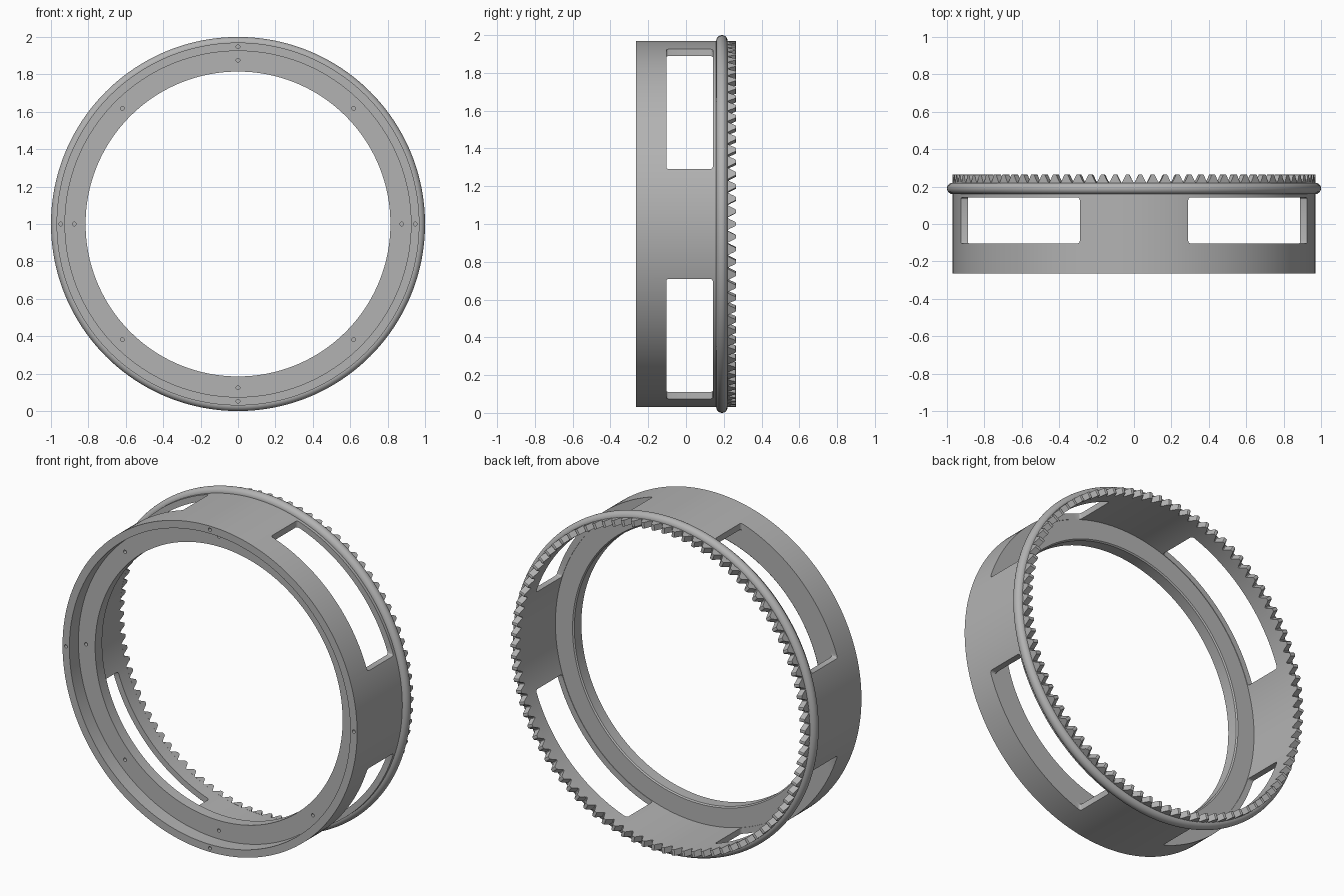
import bpy, bmesh
from math import sin, cos, pi, radians
from mathutils import Matrix, Vector

cube = bpy.data.objects.get("Cube")
if cube:
    bpy.data.objects.remove(cube)

STEPS = 192
TEETH = 90
OUTER, INNER = 0.97, 0.935      # wall radii
CROWN, TIP = 0.222, 0.265       # tooth root and tip, along y

grey = bpy.data.materials.new("plain grey")
grey.use_nodes = True
grey.diffuse_color = (0.45, 0.45, 0.45, 1)
grey.node_tree.nodes["Principled BSDF"].inputs["Base Color"].default_value = grey.diffuse_color


def polar(r, y, a):
    """Point around the ring's axis, which runs along y at z = 1."""
    return Vector((r * cos(a), y, 1 + r * sin(a)))


def make(name, bm):
    bmesh.ops.recalc_face_normals(bm, faces=bm.faces)
    mesh = bpy.data.meshes.new(name)
    bm.to_mesh(mesh)
    bm.free()
    mesh.materials.append(grey)
    ob = bpy.data.objects.new(name, mesh)
    bpy.context.collection.objects.link(ob)
    return ob


def activate(ob):
    bpy.ops.object.select_all(action='DESELECT')
    ob.select_set(True)
    bpy.context.view_layer.objects.active = ob


def smooth(ob):
    activate(ob)
    bpy.ops.object.shade_smooth_by_angle(angle=radians(30))


def lathe(name, profile):
    """Revolve a closed (radius, y) profile about the axis."""
    bm = bmesh.new()
    rings = [[bm.verts.new(polar(r, y, 2 * pi * i / STEPS)) for r, y in profile]
             for i in range(STEPS)]
    n = len(profile)
    for i in range(STEPS):
        a, b = rings[i], rings[(i + 1) % STEPS]
        for j in range(n):
            k = (j + 1) % n
            bm.faces.new((a[j], a[k], b[k], b[j]))
    return make(name, bm)


def cut(ob, cutter):
    cutter.hide_render = True
    mod = ob.modifiers.new("cut", 'BOOLEAN')
    mod.operation = 'DIFFERENCE'
    mod.solver = 'EXACT'
    mod.object = cutter
    activate(ob)
    bpy.ops.object.modifier_apply(modifier=mod.name)
    bpy.data.objects.remove(cutter)


# Drum wall with a recessed inner flange near the front
drum = lathe("drum", [
    (OUTER, -0.265), (OUTER, CROWN), (INNER, CROWN), (INNER, -0.107),
    (0.822, -0.107), (0.815, -0.114), (0.815, -0.18), (0.925, -0.18), (0.925, -0.265)])

# Four windows with slightly rounded corners
bm = bmesh.new()
for sx in (-1, 1):
    for sz in (-1, 1):
        place = (Matrix.Translation((sx * 0.74, 0.019, 1 + sz * 0.74))
                 @ Matrix.Diagonal((0.9, 0.246, 0.9, 1)))
        bmesh.ops.create_cube(bm, size=1, matrix=place)
bmesh.ops.bevel(bm, geom=list(bm.edges), offset=0.014, segments=3,
                profile=0.5, affect='EDGES')
cut(drum, make("window_cutter", bm))

# Small blind screw holes: four in the rim, eight in the flange
bm = bmesh.new()
holes = [(0.948, -0.265, i * pi / 2) for i in range(4)]
holes += [(0.875, -0.18, i * pi / 4) for i in range(8)]
for r, y, a in holes:
    place = Matrix.Translation(polar(r, y, a)) @ Matrix.Rotation(pi / 2, 4, 'X')
    bmesh.ops.create_cone(bm, cap_ends=True, segments=16, radius1=0.01,
                          radius2=0.01, depth=0.08, matrix=place)
cut(drum, make("hole_cutter", bm))
smooth(drum)

# Round bead around the back edge
bead = lathe("bead", [(OUTER + 0.03 * cos(t), 0.19 + 0.03 * sin(t))
                      for t in (2 * pi * i / 20 for i in range(20))])
smooth(bead)

# Crown of teeth: (share of pitch, share of height) for one side, mirrored
half = [(0.46, 0), (0.33, 0.35), (0.21, 0.75), (0.13, 0.96), (0.07, 1)]
outline = half + [(-u, h) for u, h in reversed(half)]
pitch = 2 * pi / TEETH
bm = bmesh.new()
for i in range(TEETH):
    sides = [[bm.verts.new(polar(r, CROWN + h * (TIP - CROWN), (i + u) * pitch))
              for u, h in outline] for r in (INNER, OUTER)]
    inner, outer = sides
    bm.faces.new(inner)
    bm.faces.new(outer)
    for j in range(len(outline)):
        k = (j + 1) % len(outline)
        bm.faces.new((inner[j], inner[k], outer[k], outer[j]))
smooth(make("crown_teeth", bm))
